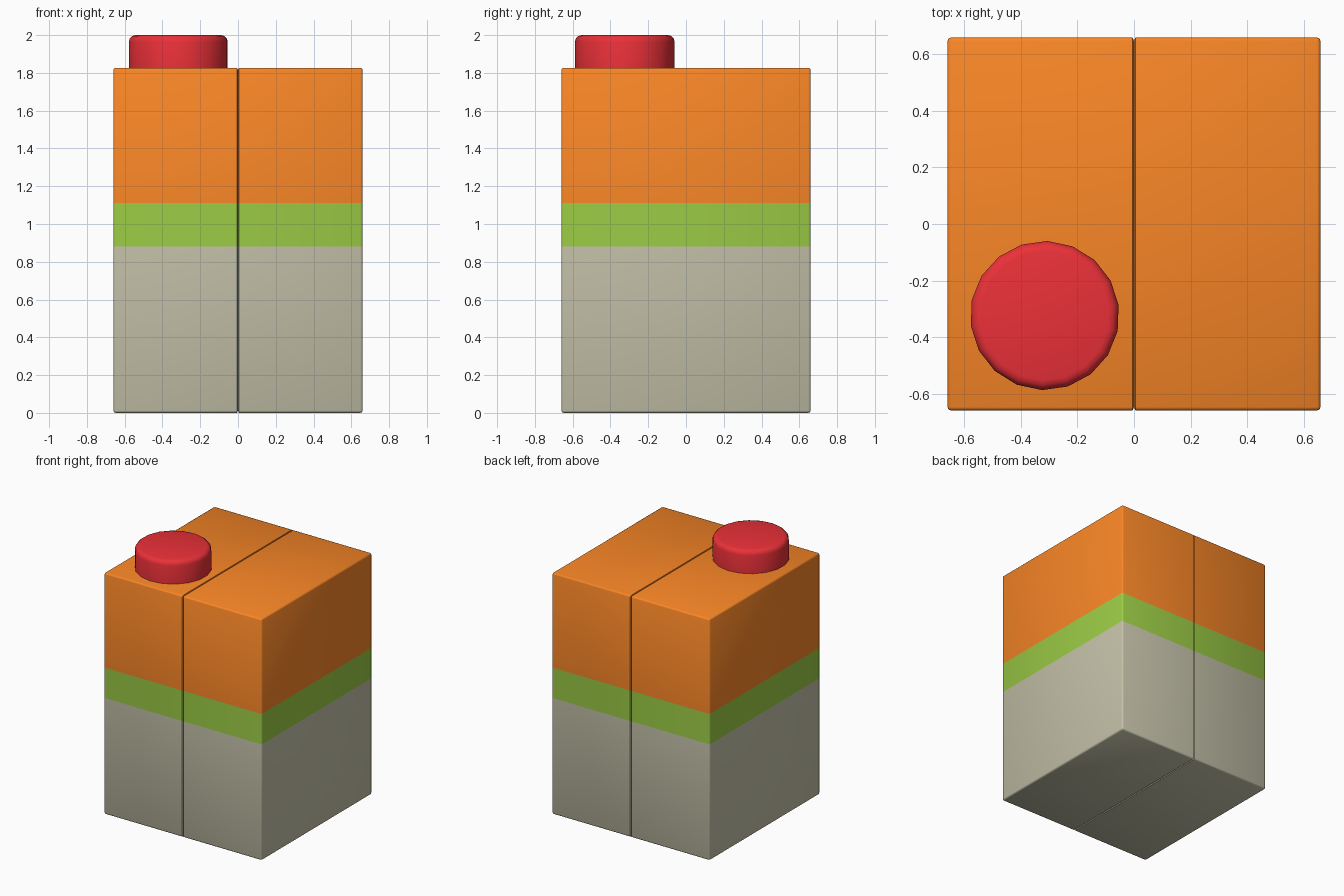
import bpy, bmesh
from math import radians
from mathutils import Matrix, Vector

if "Cube" in bpy.data.objects:
    bpy.data.objects.remove(bpy.data.objects["Cube"])

W, H = 0.66, 1.827          # half width, body height
BANDS = (0.88, 1.11)        # colour band heights


def material(name, rgb):
    m = bpy.data.materials.new(name)
    m.diffuse_color = (*rgb, 1)
    m.use_nodes = True
    m.node_tree.nodes["Principled BSDF"].inputs["Base Color"].default_value = m.diffuse_color
    return m


def add_object(name, bm, mats):
    me = bpy.data.meshes.new(name)
    bmesh.ops.recalc_face_normals(bm, faces=bm.faces)
    bm.to_mesh(me)
    bm.free()
    ob = bpy.data.objects.new(name, me)
    bpy.context.collection.objects.link(ob)
    for m in mats:
        me.materials.append(m)
    bpy.context.view_layer.objects.active = ob
    bpy.ops.object.select_all(action='DESELECT')
    ob.select_set(True)
    bpy.ops.object.shade_smooth_by_angle(angle=radians(50))
    return ob


grey = material("beige", (0.56, 0.54, 0.40))
green = material("green", (0.33, 0.60, 0.06))
orange = material("orange", (0.95, 0.24, 0.02))
red = material("red", (0.83, 0.03, 0.04))

# Carton: half a box, chamfered outside, with a hairline chamfer along the seam
bm = bmesh.new()
bmesh.ops.create_cube(bm, size=1, matrix=Matrix.Translation((W / 2, 0, H / 2))
                      @ Matrix.Diagonal((W, 2 * W, H, 1)))


def on_seam(e):
    return all(abs(v.co.x) < 0.02 for v in e.verts)


bmesh.ops.delete(bm, geom=[f for f in bm.faces if f.calc_center_median().x < 0.01],
                 context='FACES_ONLY')
outer = [e for e in bm.edges if not on_seam(e)]
bmesh.ops.bevel(bm, geom=outer, offset=0.012, segments=2, profile=0.5, affect='EDGES')

# Seam groove: inset loop pulled inward at x = 0
bmesh.ops.bisect_plane(bm, geom=bm.verts[:] + bm.edges[:] + bm.faces[:],
                       plane_co=(0.005, 0, 0), plane_no=(1, 0, 0))
for v in bm.verts:
    if v.co.x < 0.001:
        v.co.y *= 1 - 0.012 / W
        v.co.z = H / 2 + (v.co.z - H / 2) * (1 - 0.024 / H)

# Colour bands
for z in BANDS:
    bmesh.ops.bisect_plane(bm, geom=bm.verts[:] + bm.edges[:] + bm.faces[:],
                           plane_co=(0, 0, z), plane_no=(0, 0, 1))
for f in bm.faces:
    f.material_index = sum(f.calc_center_median().z > z for z in BANDS)

# Other half
dup = bmesh.ops.duplicate(bm, geom=bm.verts[:] + bm.edges[:] + bm.faces[:])["geom"]
for v in dup:
    if isinstance(v, bmesh.types.BMVert):
        v.co.x *= -1
bmesh.ops.reverse_faces(bm, faces=[f for f in dup if isinstance(f, bmesh.types.BMFace)])
bmesh.ops.remove_doubles(bm, verts=bm.verts, dist=0.0002)
add_object("carton", bm, (grey, green, orange))

# Screw cap with rounded top rim
bm = bmesh.new()
bmesh.ops.create_cone(bm, cap_ends=True, segments=18, radius1=0.264, radius2=0.264,
                      depth=0.18,
                      matrix=Matrix.Translation((-0.316, -0.324, 1.91))
                      @ Matrix.Rotation(radians(-2), 4, 'Z'))
rim = [e for e in bm.edges if all(v.co.z > 1.95 for v in e.verts)]
bmesh.ops.bevel(bm, geom=rim, offset=0.035, segments=3, profile=0.5, affect='EDGES')
add_object("cap", bm, (red,))
